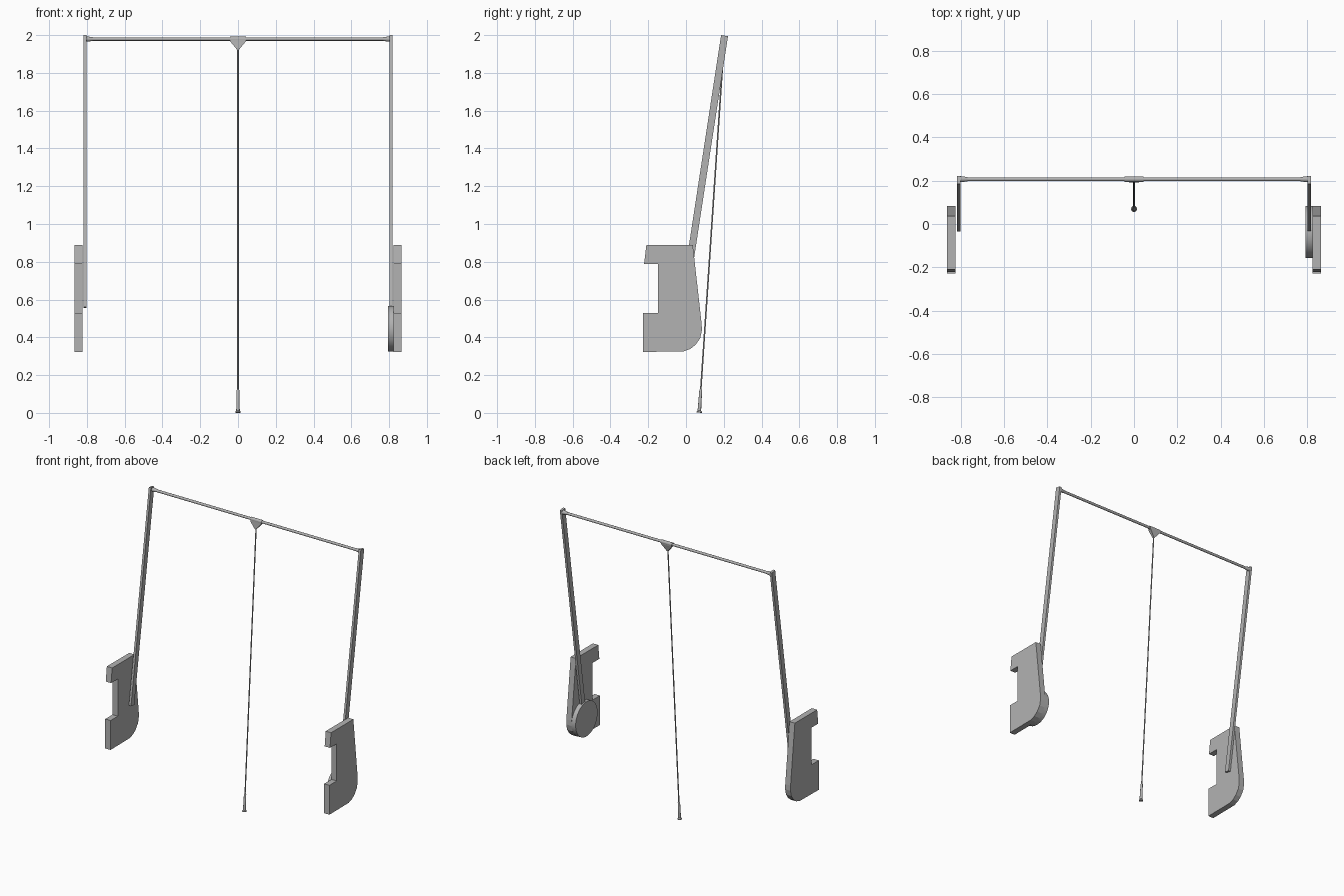
import bpy, bmesh, math
from mathutils import Vector

if "Cube" in bpy.data.objects:
    bpy.data.objects.remove(bpy.data.objects["Cube"])

grey = bpy.data.materials.new("satin grey")
grey.diffuse_color = (0.45, 0.45, 0.45, 1)
grey.use_nodes = True
grey.node_tree.nodes["Principled BSDF"].inputs["Base Color"].default_value = grey.diffuse_color


def finish(name, bm, smooth=False):
    bmesh.ops.recalc_face_normals(bm, faces=bm.faces)
    me = bpy.data.meshes.new(name)
    bm.to_mesh(me)
    bm.free()
    me.materials.append(grey)
    ob = bpy.data.objects.new(name, me)
    bpy.context.collection.objects.link(ob)
    if smooth:
        bpy.ops.object.select_all(action='DESELECT')
        ob.select_set(True)
        bpy.context.view_layer.objects.active = ob
        bpy.ops.object.shade_smooth_by_angle(angle=math.radians(35))
    return ob


def plate(name, outline, x0, x1):
    """Extrude a (y, z) outline from x0 to x1."""
    bm = bmesh.new()
    face = bm.faces.new([bm.verts.new((x0, y, z)) for y, z in outline])
    ext = bmesh.ops.extrude_face_region(bm, geom=[face])["geom"]
    bmesh.ops.translate(bm, vec=(x1 - x0, 0, 0),
                        verts=[v for v in ext if isinstance(v, bmesh.types.BMVert)])
    return finish(name, bm)


def turned(name, start, end, profile, sides=24):
    """Lathe (distance, radius) pairs around the axis from start to end."""
    start, axis = Vector(start), (Vector(end) - Vector(start)).normalized()
    turn = axis.to_track_quat('Z', 'Y')
    bm = bmesh.new()
    rings = []
    for d, r in profile:
        rings.append([bm.verts.new(start + turn @ Vector((
            r * math.cos(2 * math.pi * i / sides),
            r * math.sin(2 * math.pi * i / sides), d))) for i in range(sides)])
    for a, b in zip(rings, rings[1:]):
        for i in range(sides):
            j = (i + 1) % sides
            bm.faces.new((a[i], a[j], b[j], b[i]))
    bm.faces.new(rings[0])
    bm.faces.new(rings[-1])
    return finish(name, bm, True)


# Side housings with a notch at the front and a rounded lower back corner
housing = [(-0.21, 0.888), (0.036, 0.888), (0.083, 0.47), (0.084, 0.435),
           (0.075, 0.395), (0.05, 0.36), (0.022, 0.338), (-0.015, 0.325),
           (-0.228, 0.323), (-0.228, 0.528), (-0.148, 0.528),
           (-0.148, 0.787), (-0.222, 0.787)]

# Swing arms: flat bars leaning backwards
foot, tip = Vector((-0.016, 0.558)), Vector((0.204, 1.997))
along = (tip - foot).normalized()
half = Vector((along.y, -along.x)) * 0.0185
arm = [foot - half, foot + half, tip + half, tip - half]

for side, s in (("left", -1), ("right", 1)):
    plate(side + "_housing", housing, s * 0.824, s * 0.865)
    plate(side + "_arm", arm, s * 0.802, s * 0.818)
    # Flared socket joining the rail to the arm
    turned(side + "_rail_socket", (s * 0.77, 0.207, 1.979), (s * 0.802, 0.207, 1.979),
           [(0, 0.0095), (0.008, 0.011), (0.022, 0.013), (0.032, 0.014)])

# Spring drum on the right housing
turned("spring_drum", (0.793, -0.037, 0.446), (0.825, -0.037, 0.446),
       [(0, 0.121), (0.032, 0.121)], 48)

# Hanging rail and its central sleeve
turned("hanging_rail", (-0.802, 0.207, 1.979), (0.802, 0.207, 1.979),
       [(0, 0.009), (1.604, 0.009)])
turned("rail_sleeve", (-0.043, 0.207, 1.979), (0.043, 0.207, 1.979),
       [(0, 0.0125), (0.086, 0.0125)])

# Tapered bracket below the sleeve
bm = bmesh.new()
loops = []
for z, w, y, d in ((1.979, 0.042, 0.207, 0.012), (1.966, 0.041, 0.206, 0.0115),
                   (1.93, 0.011, 0.2, 0.008), (1.921, 0.004, 0.199, 0.006)):
    loops.append([bm.verts.new((sx * w, y + sy * d, z))
                  for sx, sy in ((-1, -1), (1, -1), (1, 1), (-1, 1))])
for a, b in zip(loops, loops[1:]):
    for i in range(4):
        j = (i + 1) % 4
        bm.faces.new((a[i], a[j], b[j], b[i]))
bm.faces.new(loops[0])
bm.faces.new(loops[-1])
finish("rod_bracket", bm)

# Pull rod with a grip and an end knob
low, high = (0.07, 0.001), (0.2, 1.94)
turned("pull_rod", (0, *low), (0, *high), [(0, 0.004), (1.943, 0.004)], 16)
turned("pull_grip", (0, *low), (0, *high),
       [(0, 0.014), (0.005, 0.014), (0.011, 0.0095), (0.05, 0.0085),
        (0.12, 0.0075), (0.125, 0.004)], 20)
